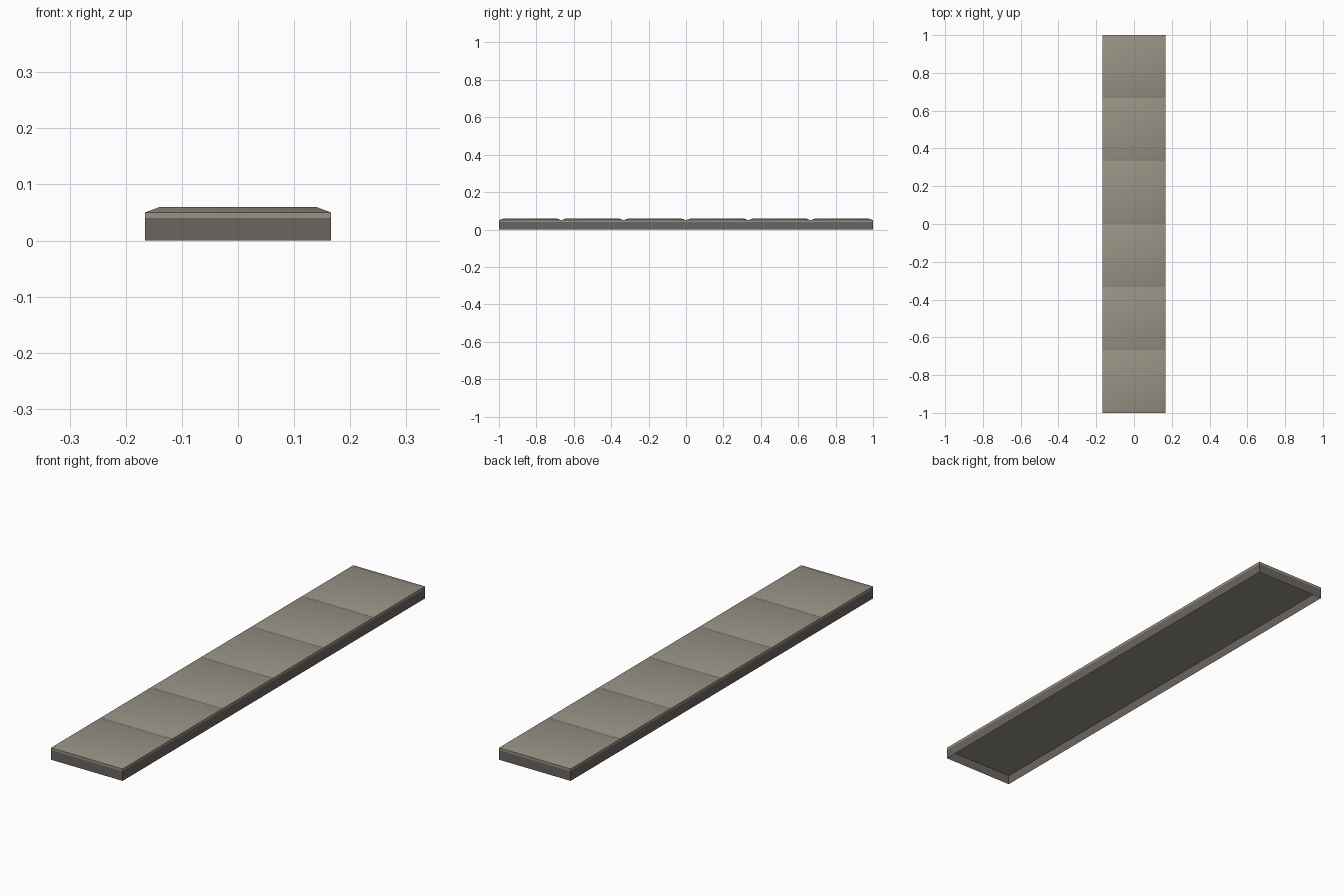
import bpy, bmesh

if "Cube" in bpy.data.objects:
    bpy.data.objects.remove(bpy.data.objects["Cube"])

HX, HY = 0.166, 1.0        # half width and half length
Z_BAND, Z_EDGE, Z_TOP = 0.04, 0.05, 0.06
TILES, SLOPE = 6, 0.027


def material(name, rgb):
    m = bpy.data.materials.new(name)
    m.diffuse_color = (*rgb, 1.0)
    m.use_nodes = True
    m.node_tree.nodes["Principled BSDF"].inputs["Base Color"].default_value = m.diffuse_color
    return m


stone = material("light stone", (0.315, 0.287, 0.232))
dark = material("dark stone", (0.148, 0.131, 0.116))


def ring(bm, x0, x1, y0, y1, z):
    return [bm.verts.new(p) for p in ((x0, y0, z), (x1, y0, z), (x1, y1, z), (x0, y1, z))]


def bridge(bm, a, b):
    return [bm.faces.new((a[i], a[(i + 1) % 4], b[(i + 1) % 4], b[i])) for i in range(4)]


bm = bmesh.new()

# Dark open-bottomed skirt, light edge band and light underside
foot = ring(bm, -HX, HX, -HY, HY, 0)
mid = ring(bm, -HX, HX, -HY, HY, Z_BAND)
rim = ring(bm, -HX, HX, -HY, HY, Z_EDGE)
for f in bridge(bm, foot, mid):
    f.material_index = 1
bridge(bm, mid, rim)
bm.faces.new(mid[::-1])

# Six softly raised paving tiles, smooth within each tile
step = 2 * HY / TILES
for k in range(TILES):
    y0 = -HY + k * step
    y1 = y0 + step
    low = ring(bm, -HX, HX, y0, y1, Z_EDGE)
    high = ring(bm, -HX + SLOPE, HX - SLOPE, y0 + SLOPE, y1 - SLOPE, Z_TOP)
    for f in bridge(bm, low, high) + [bm.faces.new(high)]:
        f.smooth = True
bmesh.ops.remove_doubles(bm, verts=bm.verts, dist=1e-5)

# Keep the seams between the tiles and the outer rim crisp
for e in bm.edges:
    if all(abs(v.co.z - Z_EDGE) < 1e-5 for v in e.verts):
        e.smooth = False

me = bpy.data.meshes.new("paved_walkway")
bm.to_mesh(me)
bm.free()
me.materials.append(stone)
me.materials.append(dark)
bpy.context.collection.objects.link(bpy.data.objects.new("paved_walkway", me))
